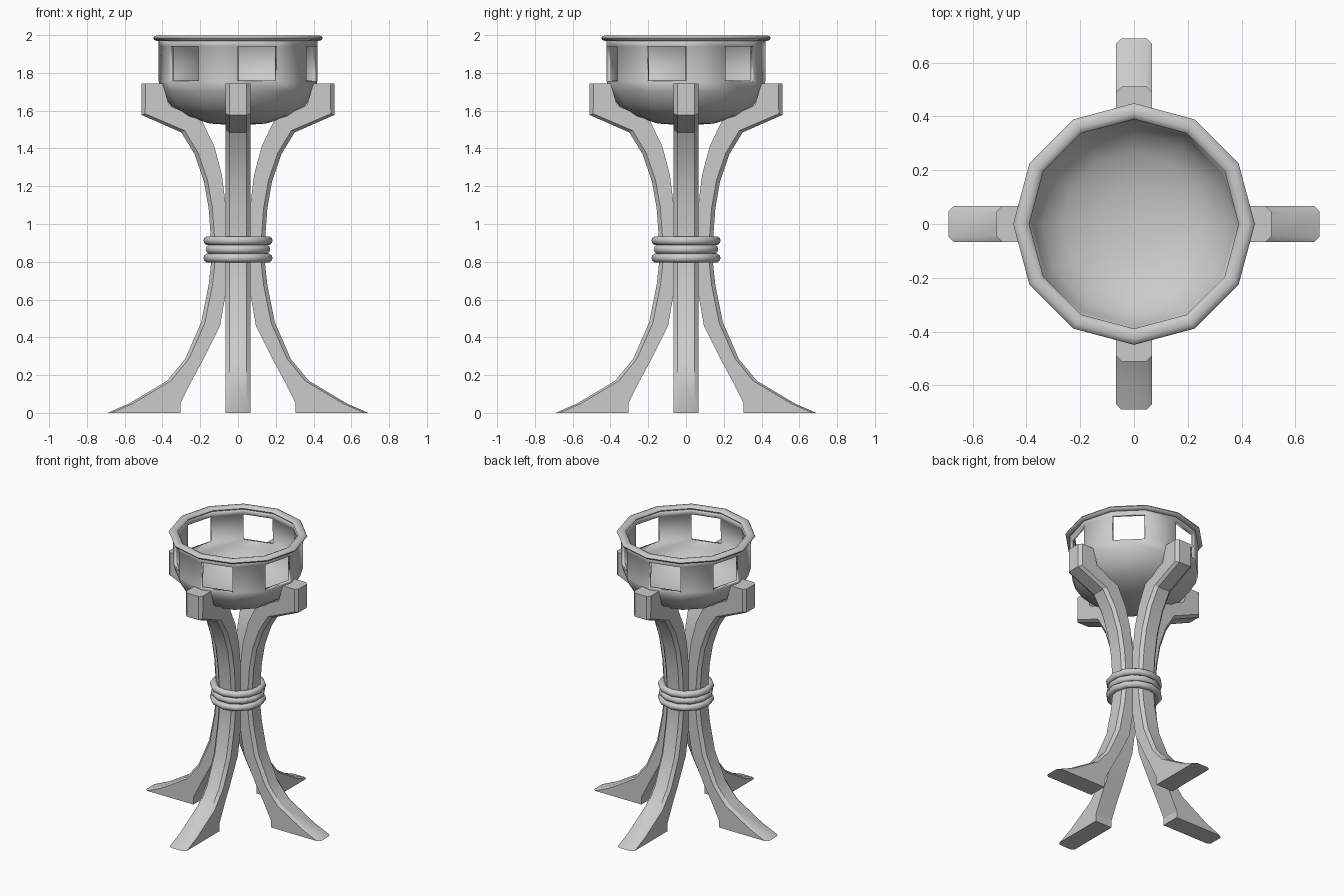
import bpy, bmesh, math

if "Cube" in bpy.data.objects:
    bpy.data.objects.remove(bpy.data.objects["Cube"])


def finish(name, bm, angle):
    bmesh.ops.recalc_face_normals(bm, faces=bm.faces)
    mesh = bpy.data.meshes.new(name)
    bm.to_mesh(mesh)
    bm.free()
    ob = bpy.data.objects.new(name, mesh)
    bpy.context.collection.objects.link(ob)
    bpy.ops.object.select_all(action='DESELECT')
    bpy.context.view_layer.objects.active = ob
    ob.select_set(True)
    bpy.ops.object.shade_smooth_by_angle(angle=math.radians(angle))
    return ob


def ring(name, major, z, r_out, r_z, turn=0.0, segs=12, sides=10):
    """Low-sided torus with an elliptical tube."""
    bm = bmesh.new()
    loops = []
    for i in range(segs):
        a = 2 * math.pi * i / segs + turn
        loop = []
        for j in range(sides):
            t = 2 * math.pi * j / sides
            r = major + r_out * math.cos(t)
            loop.append(bm.verts.new((r * math.cos(a), r * math.sin(a), z + r_z * math.sin(t))))
        loops.append(loop)
    for i in range(segs):
        p, q = loops[i], loops[(i + 1) % segs]
        for j in range(sides):
            k = (j + 1) % sides
            bm.faces.new((p[j], q[j], q[k], p[k]))
    return finish(name, bm, 50)


# Bowl: 12-sided shell, every other wall panel left open
SEGS, WINDOW_ROW = 12, 1
profile = [(0.42, 1.98), (0.42, 1.94), (0.42, 1.755), (0.403, 1.70),
           (0.36, 1.63), (0.28, 1.572), (0.15, 1.532)]
bm = bmesh.new()
rows = [[bm.verts.new((r * math.cos(2 * math.pi * i / SEGS),
                       r * math.sin(2 * math.pi * i / SEGS), z)) for i in range(SEGS)]
        for r, z in profile]
for n in range(len(rows) - 1):
    for i in range(SEGS):
        if n == WINDOW_ROW and i % 2 == 1:
            continue
        k = (i + 1) % SEGS
        bm.faces.new((rows[n][i], rows[n + 1][i], rows[n + 1][k], rows[n][k]))
pole = bm.verts.new((0, 0, 1.522))
for i in range(SEGS):
    bm.faces.new((rows[-1][i], pole, rows[-1][(i + 1) % SEGS]))
bowl = finish("bowl", bm, 35)
# the open shell's normals may face either way, so make them face outward
if bowl.data.polygons[0].normal.dot(bowl.data.polygons[0].center) < 0:
    bowl.data.flip_normals()
shell = bowl.modifiers.new("thickness", 'SOLIDIFY')
shell.thickness = 0.026
shell.offset = -1

# Rolled rim
ring("bowl_rim", 0.419, 1.984, 0.03, 0.016)

# Legs: (outer x, outer z, inner x, inner z) from arm tip to foot
stations = [(0.51, 1.745, 0.40, 1.745), (0.51, 1.577, 0.365, 1.63),
            (0.30, 1.485, 0.19, 1.545), (0.23, 1.37, 0.125, 1.41),
            (0.18, 1.225, 0.085, 1.26), (0.155, 1.08, 0.065, 1.10),
            (0.145, 0.94, 0.055, 0.94), (0.142, 0.80, 0.055, 0.80),
            (0.155, 0.68, 0.06, 0.66), (0.195, 0.48, 0.095, 0.46),
            (0.28, 0.285, 0.18, 0.29), (0.375, 0.17, 0.245, 0.17),
            (0.575, 0.05, 0.305, 0.05), (0.69, 0.0, 0.305, 0.0)]
HALF, FACE, CHAMFER = 0.066, 0.046, 0.02


def leg(name, turn):
    bm = bmesh.new()
    c, s = math.cos(turn), math.sin(turn)
    loops = []
    for ox, oz, ix, iz in stations:
        f = CHAMFER / math.hypot(ix - ox, iz - oz)
        mx, mz = ox + (ix - ox) * f, oz + (iz - oz) * f
        section = [(ox, -FACE, oz), (ox, FACE, oz), (mx, HALF, mz),
                   (ix, HALF, iz), (ix, -HALF, iz), (mx, -HALF, mz)]
        loops.append([bm.verts.new((x * c - y * s, x * s + y * c, z)) for x, y, z in section])
    for p, q in zip(loops, loops[1:]):
        for j in range(6):
            k = (j + 1) % 6
            bm.faces.new((p[j], p[k], q[k], q[j]))
    bm.faces.new(loops[0])
    bm.faces.new(loops[-1])
    return finish(name, bm, 25)


for i, side in enumerate(("right", "back", "left", "front")):
    leg(side + "_leg", i * math.pi / 2)

# Binding rings around the waist
ring("upper_band", 0.158, 0.912, 0.025, 0.024)
ring("middle_band", 0.153, 0.866, 0.024, 0.024, math.radians(15))
ring("lower_band", 0.158, 0.820, 0.025, 0.024)
